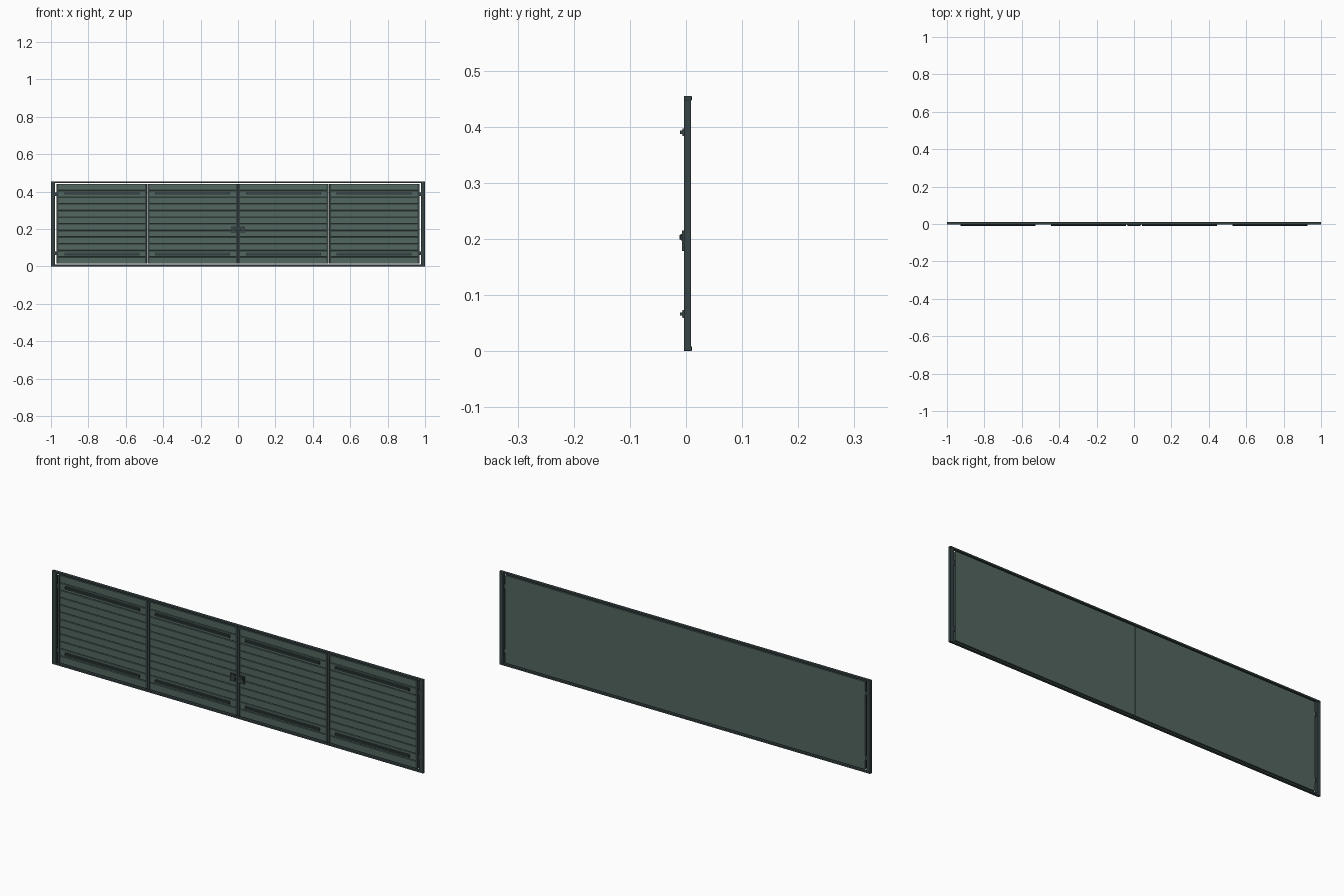
import bpy, bmesh

cube = bpy.data.objects.get("Cube")
if cube:
    bpy.data.objects.remove(cube, do_unlink=True)


def material(name, rgb):
    m = bpy.data.materials.new(name)
    m.use_nodes = True
    m.diffuse_color = (*rgb, 1)
    m.node_tree.nodes["Principled BSDF"].inputs["Base Color"].default_value = (*rgb, 1)
    return m


GREEN = material("grey_green_panel", (0.084, 0.133, 0.117))
DARK = material("dark_slate_metal", (0.038, 0.056, 0.058))


def finish(name, bm, mat, bevel=0):
    bmesh.ops.recalc_face_normals(bm, faces=bm.faces)
    mesh = bpy.data.meshes.new(name)
    bm.to_mesh(mesh)
    bm.free()
    mesh.materials.append(mat)
    ob = bpy.data.objects.new(name, mesh)
    bpy.context.collection.objects.link(ob)
    if bevel:
        mod = ob.modifiers.new("Bevel", "BEVEL")
        mod.width = bevel
        mod.segments = 2
    return ob


def box(name, x, y, z, mat, bevel=0):
    """Box from (min, max) ranges."""
    bm = bmesh.new()
    bmesh.ops.create_cube(bm, size=1)
    for v in bm.verts:
        v.co = [r[0] + (c + 0.5) * (r[1] - r[0]) for c, r in zip(v.co, (x, y, z))]
    return finish(name, bm, mat, bevel)


def extrude_x(name, profile, x, mat):
    """Sweep a closed (y, z) profile along x."""
    bm = bmesh.new()
    face = bm.faces.new([bm.verts.new((x[0], y, z)) for y, z in profile])
    out = bmesh.ops.extrude_face_region(bm, geom=[face])["geom"]
    moved = [g for g in out if isinstance(g, bmesh.types.BMVert)]
    bmesh.ops.translate(bm, verts=moved, vec=(x[1] - x[0], 0, 0))
    return finish(name, bm, mat)


HEIGHT = 0.455
PANEL_W = 0.485
LOW, HIGH = 0.014, 0.441
FRONT, BACK = -0.004, 0.0105

# Outer frame
box("bottom_rail", (-1, 1), (FRONT, BACK), (0, 0.009), DARK, 0.002)
box("top_rail", (-1, 1), (FRONT, BACK), (HEIGHT - 0.009, HEIGHT), DARK, 0.002)
for side, s in (("left", 1), ("right", -1)):
    xs = sorted((s * 0.979, s * 0.999))
    box(side + "_post", xs, (FRONT, 0.009), (0.004, HEIGHT - 0.004), DARK, 0.001)
    # Hinge tabs joining the leaves to the frame
    for i, z in enumerate((0.07, 0.385)):
        box(f"{side}_hinge_{i}", sorted((s * 0.966, s * 0.982)),
            (0.001, 0.005), (z - 0.01, z + 0.01), DARK)

# Grooved board profile: flat back, shallow V grooves on the front
BOARDS = 12
pitch = (HIGH - LOW) / BOARDS
profile = [(0.008, HIGH), (0.008, LOW), (-0.001, LOW)]
for i in range(1, BOARDS):
    z = LOW + i * pitch
    profile += [(-0.001, z - 0.002), (0.001, z), (-0.001, z + 0.002)]
profile.append((-0.001, HIGH))

# Stepped strip profile: wide base with a narrow lip
strip = [(0, -0.007), (-0.006, -0.007), (-0.007, -0.003), (-0.0105, -0.003),
         (-0.0105, 0.003), (-0.007, 0.003), (-0.006, 0.007), (0, 0.007)]

# Four leaves
for n in range(4):
    cx = (n - 1.5) * PANEL_W
    half = PANEL_W / 2 - 0.0006
    extrude_x(f"leaf_{n}_boards", profile, (cx - half, cx + half), GREEN)
    for side, s in (("left", 1), ("right", -1)):
        xs = sorted((cx + s * half, cx + s * (half - 0.011)))
        box(f"leaf_{n}_{side}_stile", xs, (FRONT, 0.0075), (LOW, HIGH), DARK, 0.001)
    for level, z in (("lower", 0.066), ("upper", 0.39)):
        extrude_x(f"leaf_{n}_{level}_strip", [(y, z + dz) for y, dz in strip],
                  (cx - 0.2, cx + 0.2), DARK)

# Latch over the middle seam
for side, s in (("left", 1), ("right", -1)):
    box(side + "_latch_plate", sorted((s * 0.014, s * 0.038)),
        (-0.0075, 0), (0.178, 0.215), DARK, 0.001)
    box(side + "_latch_knob", sorted((s * 0.022, s * 0.03)),
        (-0.012, -0.007), (0.199, 0.207), DARK, 0.001)
box("latch_bolt", (-0.034, 0.034), (-0.0095, -0.003), (0.197, 0.209), DARK, 0.001)
